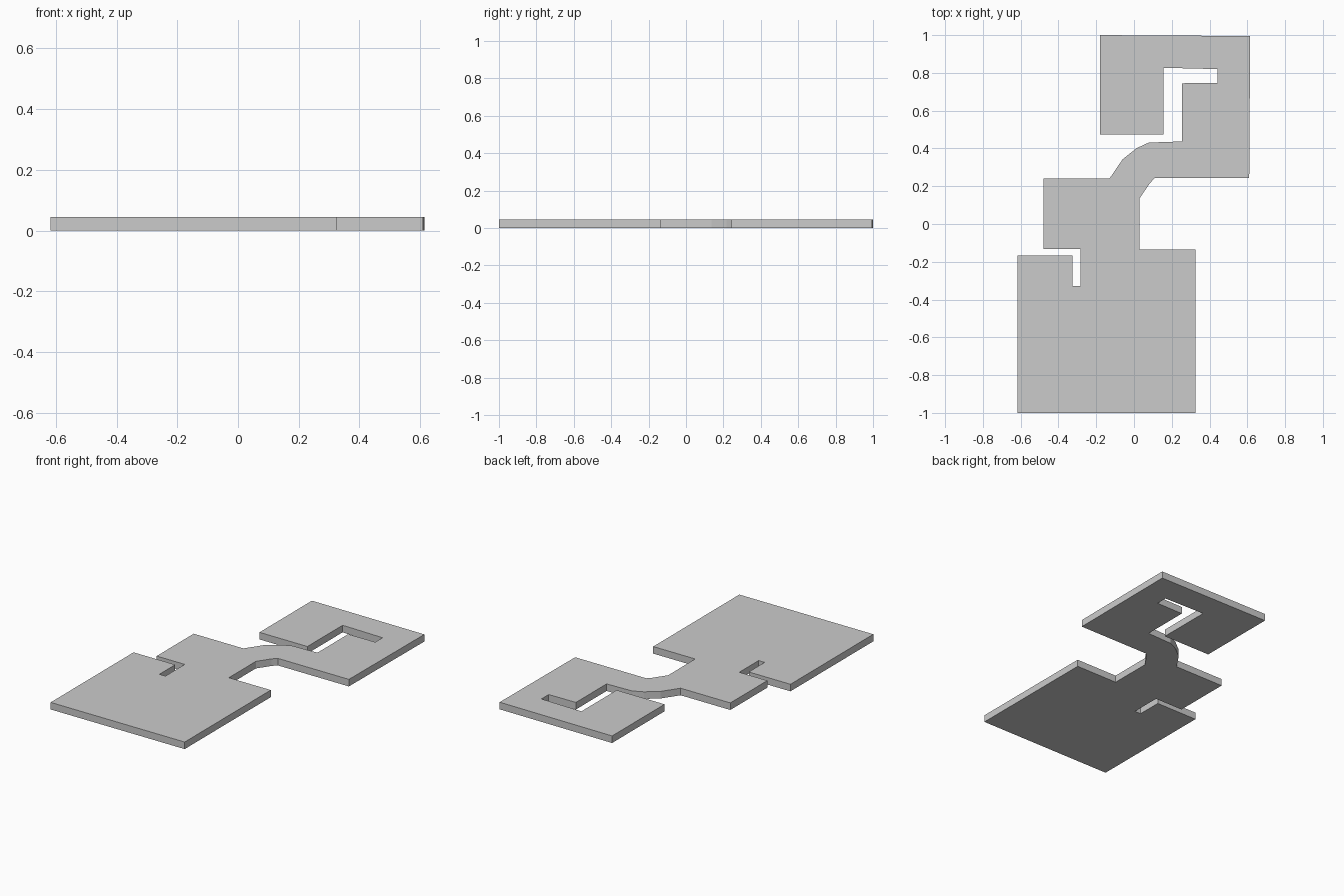
import bpy, bmesh

if "Cube" in bpy.data.objects:
    bpy.data.objects.remove(bpy.data.objects["Cube"])

THICKNESS = 0.045

# Plan outline, clockwise from the top left corner
outline = [
    (-0.18, 1.0), (0.615, 0.995), (0.61, 0.243), (0.11, 0.243),
    # inner side of the curved neck
    (0.085, 0.217), (0.03, 0.137), (0.03, -0.135),
    # large lower plate
    (0.325, -0.135), (0.325, -1.0), (-0.618, -1.0), (-0.618, -0.167),
    # small slot
    (-0.325, -0.167), (-0.325, -0.327), (-0.282, -0.327), (-0.282, -0.132),
    # middle block
    (-0.48, -0.132), (-0.48, 0.24), (-0.13, 0.24),
    # outer side of the curved neck
    (-0.06, 0.343), (0.015, 0.402), (0.078, 0.431), (0.253, 0.437),
    # bent slot in the upper plate
    (0.253, 0.745), (0.443, 0.747), (0.443, 0.82), (0.157, 0.827),
    (0.157, 0.473), (-0.18, 0.473),
]

# Flat plate: outline face extruded upwards
bm = bmesh.new()
base = bm.faces.new([bm.verts.new((x, y, 0)) for x, y in outline])
top = bmesh.ops.extrude_face_region(bm, geom=[base], use_keep_orig=True)["geom"]
bmesh.ops.translate(bm, vec=(0, 0, THICKNESS),
                    verts=[g for g in top if isinstance(g, bmesh.types.BMVert)])
bmesh.ops.recalc_face_normals(bm, faces=bm.faces)
bmesh.ops.triangulate(bm, faces=[f for f in bm.faces if len(f.verts) > 4])

mesh = bpy.data.meshes.new("floor_plate")
bm.to_mesh(mesh)
bm.free()
bpy.context.collection.objects.link(bpy.data.objects.new("floor_plate", mesh))
